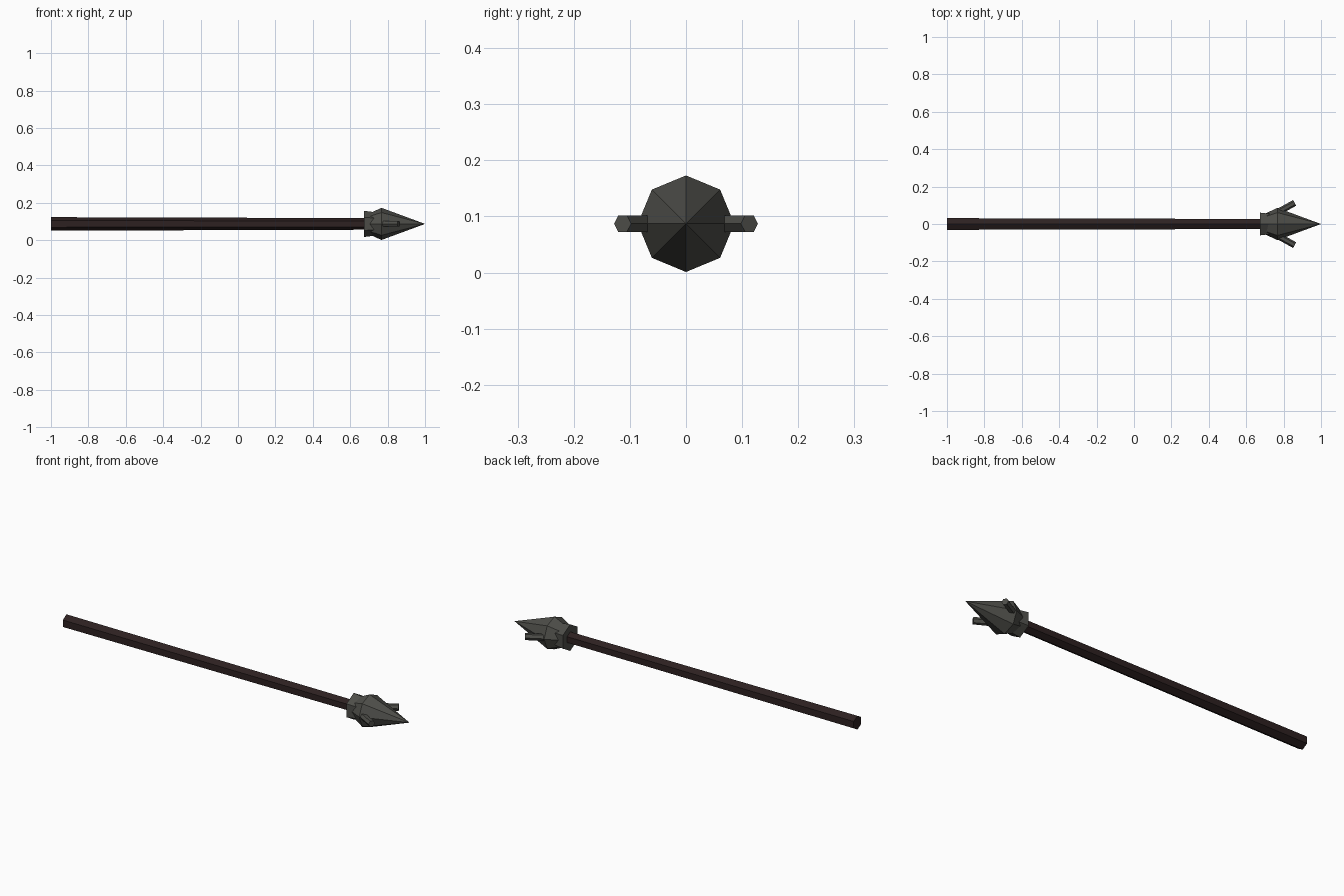
import bpy, bmesh
from math import cos, sin, pi, radians
from mathutils import Vector

AXIS_Z = 0.087

cube = bpy.data.objects.get("Cube")
if cube:
    bpy.data.objects.remove(cube, do_unlink=True)


def material(name, rgb):
    mat = bpy.data.materials.new(name)
    mat.use_nodes = True
    mat.diffuse_color = (*rgb, 1)
    bsdf = mat.node_tree.nodes["Principled BSDF"]
    bsdf.inputs["Base Color"].default_value = (*rgb, 1)
    bsdf.inputs["Roughness"].default_value = 0.8
    return mat


def lathe(name, sides, profile, mat, start=Vector((0, 0, AXIS_Z)),
          along=Vector((1, 0, 0)), up=Vector((0, 0, 1))):
    """Faceted solid from (distance, radius) pairs along an axis."""
    bm = bmesh.new()
    side = up.cross(along)
    rings = []
    for dist, radius in profile:
        centre = start + along * dist
        if radius == 0:
            rings.append([bm.verts.new(centre)])
            continue
        angles = [2 * pi * i / sides for i in range(sides)]
        rings.append([bm.verts.new(centre + (up * cos(a) + side * sin(a)) * radius)
                      for a in angles])
    for a, b in zip(rings, rings[1:]):
        for i in range(sides):
            j = (i + 1) % sides
            if len(b) == 1:
                bm.faces.new((a[i], a[j], b[0]))
            else:
                bm.faces.new((a[i], a[j], b[j], b[i]))
    for ring in (rings[0], rings[-1]):
        if len(ring) > 1:
            bm.faces.new(ring)
    bmesh.ops.recalc_face_normals(bm, faces=bm.faces)
    mesh = bpy.data.meshes.new(name)
    bm.to_mesh(mesh)
    bm.free()
    mesh.materials.append(mat)
    obj = bpy.data.objects.new(name, mesh)
    bpy.context.collection.objects.link(obj)
    return obj


wood = material("dark wood", (0.026, 0.015, 0.015))
iron = material("dark iron", (0.075, 0.075, 0.066))

# Tapered six-sided shaft
lathe("shaft", 6, [(-1, 0.036), (0.7, 0.031)], wood)

# Collar and eight-sided point
lathe("collar", 6, [(0.675, 0.07), (0.735, 0.062)], iron)
lathe("spear_head", 8, [(0.70, 0.055), (0.767, 0.086), (1, 0)], iron)

# Forward-swept prong on each side of the head
for name, s in (("left_prong", 1), ("right_prong", -1)):
    tilt = radians(29)
    along = Vector((cos(tilt), s * sin(tilt), 0))
    across = Vector((-sin(tilt), s * cos(tilt), 0))
    tip = Vector((0.859, s * 0.113, AXIS_Z))
    lathe(name, 6, [(-0.14, 0.0172), (0, 0.0172)], iron, tip, along, across)
